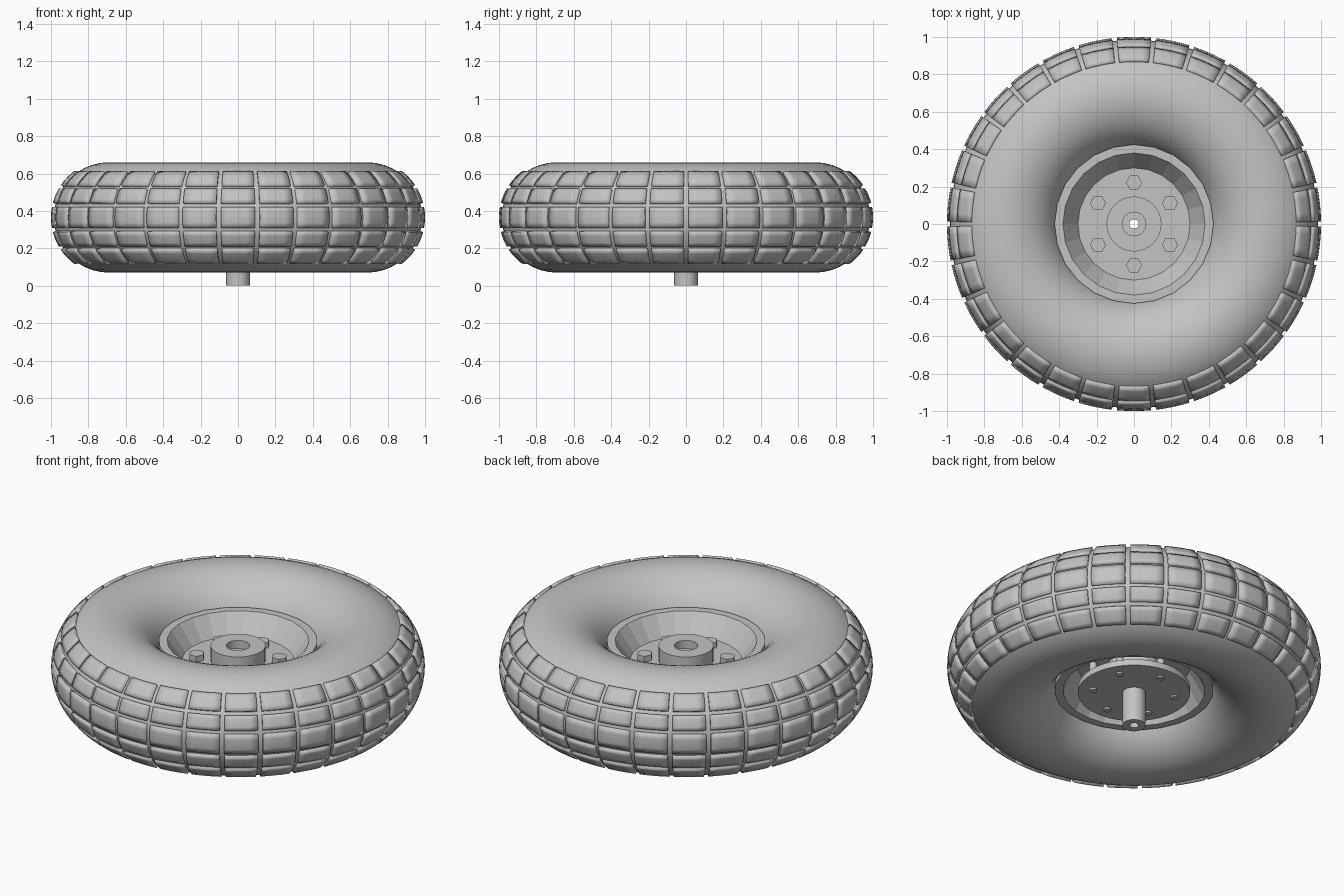
import bpy
import bmesh
from math import sin, cos, pi, radians

cube = bpy.data.objects.get("Cube")
if cube:
    bpy.data.objects.remove(cube, do_unlink=True)

MID = 0.365      # height of the wheel's middle plane
RING = 0.69      # radius of the tyre's core circle

grey = bpy.data.materials.new("plain grey")
grey.use_nodes = True
grey.diffuse_color = (0.55, 0.55, 0.55, 1)
grey.node_tree.nodes["Principled BSDF"].inputs["Base Color"].default_value = (0.55, 0.55, 0.55, 1)


def finish(name, bm, smooth=35):
    mesh = bpy.data.meshes.new(name)
    bm.to_mesh(mesh)
    bm.free()
    mesh.materials.append(grey)
    obj = bpy.data.objects.new(name, mesh)
    bpy.context.collection.objects.link(obj)
    if smooth:
        bpy.ops.object.select_all(action="DESELECT")
        obj.select_set(True)
        bpy.context.view_layer.objects.active = obj
        bpy.ops.object.shade_smooth_by_angle(angle=radians(smooth))
    return obj


def lathe(name, profile, sides, centre=(0, 0), smooth=35):
    """Turn a closed (radius, height) outline around a vertical axis."""
    bm = bmesh.new()
    rings = []
    for i in range(sides):
        a = 2 * pi * i / sides
        rings.append([bm.verts.new((centre[0] + r * cos(a), centre[1] + r * sin(a), z))
                      for r, z in profile])
    n = len(profile)
    for i in range(sides):
        a, b = rings[i], rings[(i + 1) % sides]
        for j in range(n):
            k = (j + 1) % n
            if profile[j][0] or profile[k][0]:
                bm.faces.new((a[j], b[j], b[k], a[k]))
    bmesh.ops.remove_doubles(bm, verts=bm.verts, dist=1e-5)
    bmesh.ops.recalc_face_normals(bm, faces=bm.faces)
    return finish(name, bm, smooth)


def tube(name, inner, outer, low, high, sides, centre=(0, 0), smooth=35):
    return lathe(name, [(inner, low), (outer, low), (outer, high), (inner, high)],
                 sides, centre, smooth)


# Tyre body
section = [(RING + 0.295 * cos(2 * pi * i / 40), MID + 0.295 * sin(2 * pi * i / 40))
           for i in range(40)]
lathe("tyre", section, 96, smooth=60)

# Tread blocks: five rows of thirty curved pads
bm = bmesh.new()
half = radians(5.25)
for low, high in ((-53, -34), (-30, -14.5), (-10.5, 10.5), (14.5, 30), (34, 53)):
    for i in range(30):
        turn = pi / 2 + 2 * pi * i / 30
        pad = bmesh.ops.create_grid(bm, x_segments=4, y_segments=4, size=1)["verts"]
        for v in pad:
            a = turn + half * v.co.x
            p = radians((low + high) / 2 + (high - low) / 2 * v.co.y)
            r = RING + 0.31 * cos(p)
            v.co = (r * cos(a), r * sin(a), MID + 0.31 * sin(p))
treads = finish("tread_blocks", bm)
thick = treads.modifiers.new("thickness", "SOLIDIFY")
thick.thickness = 0.03
thick.offset = -1

# Rim, narrowed at the waist, with the mounting web across it
lathe("rim", [(0.425, 0.215), (0.425, 0.515), (0.38, 0.515), (0.30, 0.40),
              (0.30, 0.36), (0.38, 0.215)], 24, smooth=0)
tube("rim_web", 0.05, 0.305, 0.36, 0.40, 24, smooth=0)

# Hub, back plate and hollow axle
tube("hub", 0.063, 0.147, 0.22, 0.487, 32)
tube("back_plate", 0.05, 0.30, 0.20, 0.235, 48)
tube("axle", 0.025, 0.063, 0.0, 0.44, 32)

# Six bolts: hex heads above the web, shanks down through the back plate
for i in range(6):
    a = pi / 2 + i * pi / 3
    spot = (0.222 * cos(a), 0.222 * sin(a))
    lathe("bolt_head", [(0, 0.39), (0.043, 0.39), (0.043, 0.433), (0, 0.433)], 6, spot, 0)
    lathe("bolt_shank", [(0, 0.19), (0.02, 0.19), (0.02, 0.395), (0, 0.395)], 12, spot)
